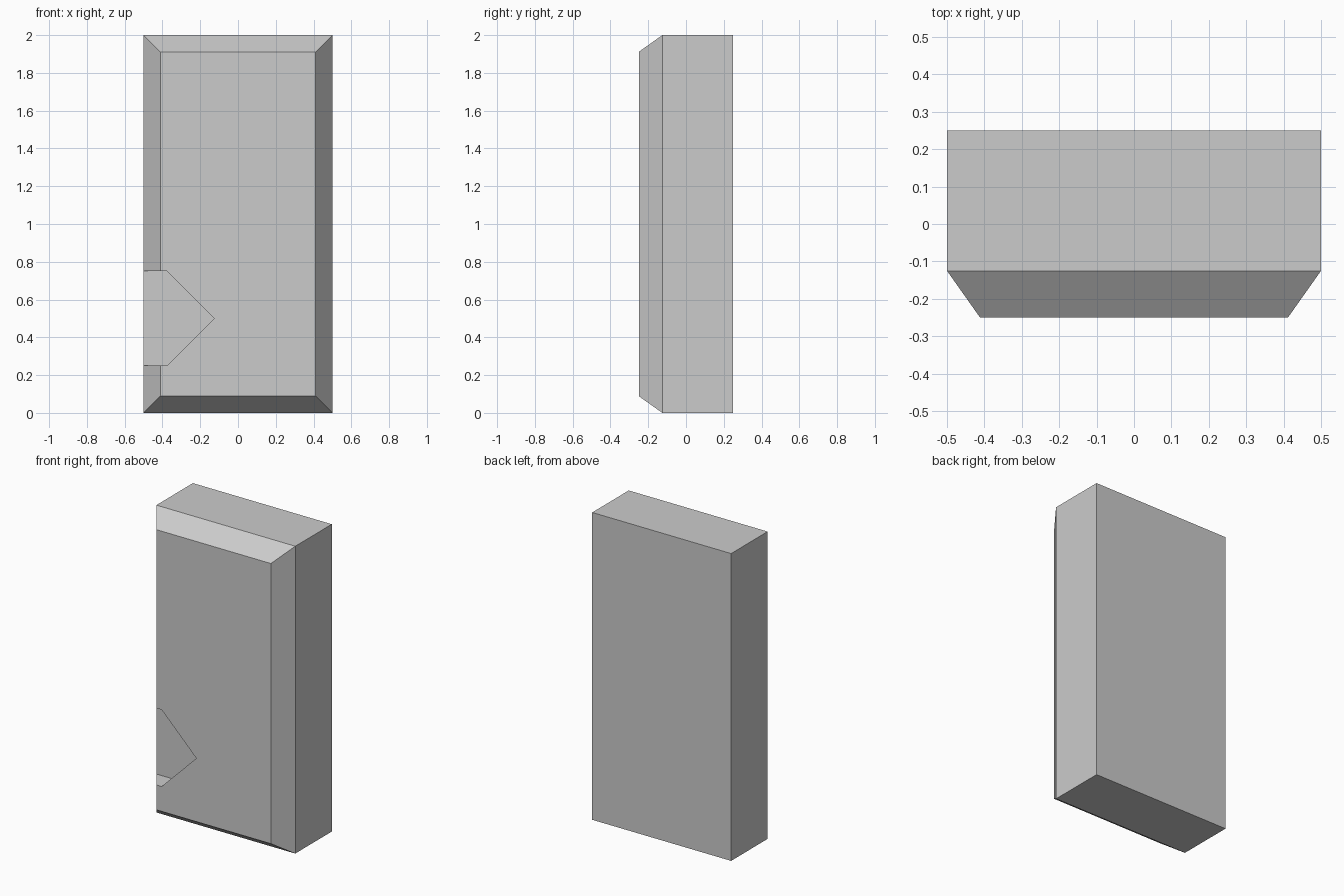
import bpy, bmesh

if "Cube" in bpy.data.objects:
    bpy.data.objects.remove(bpy.data.objects["Cube"])


def prism(name, outline, y_front, y_back):
    """Extrude an (x, z) outline from y_front to y_back; returns object and bmesh front corners."""
    bm = bmesh.new()
    front = bm.faces.new([bm.verts.new((x, y_front, z)) for x, z in outline])
    out = bmesh.ops.extrude_face_region(bm, geom=[front], use_keep_orig=True)
    for v in out["geom"]:
        if isinstance(v, bmesh.types.BMVert):
            v.co.y = y_back
    return name, bm, front


def finish(name, bm):
    bmesh.ops.recalc_face_normals(bm, faces=bm.faces[:])
    mesh = bpy.data.meshes.new(name)
    bm.to_mesh(mesh)
    bm.free()
    obj = bpy.data.objects.new(name, mesh)
    bpy.context.collection.objects.link(obj)
    return obj


# Slab with a chamfered front panel
name, bm, front = prism("slab", [(-0.5, 0), (0.5, 0), (0.5, 2), (-0.5, 2)], -0.125, 0.25)
bmesh.ops.recalc_face_normals(bm, faces=bm.faces[:])
bmesh.ops.inset_region(bm, faces=[front], thickness=0.125, depth=0.0)
for v in front.verts:
    v.co.y = -0.25
slab = finish(name, bm)

# Pointed notch in the left front edge, down to the chamfer depth
name, bm, _ = prism("notch_cutter",
                    [(-0.6, 0.25), (-0.375, 0.25), (-0.125, 0.5), (-0.375, 0.75), (-0.6, 0.75)],
                    -0.4, -0.125)
cutter = finish(name, bm)
cutter.hide_render = True
cutter.hide_set(True)

cut = slab.modifiers.new("notch", "BOOLEAN")
cut.operation = "DIFFERENCE"
cut.solver = "EXACT"
cut.object = cutter
